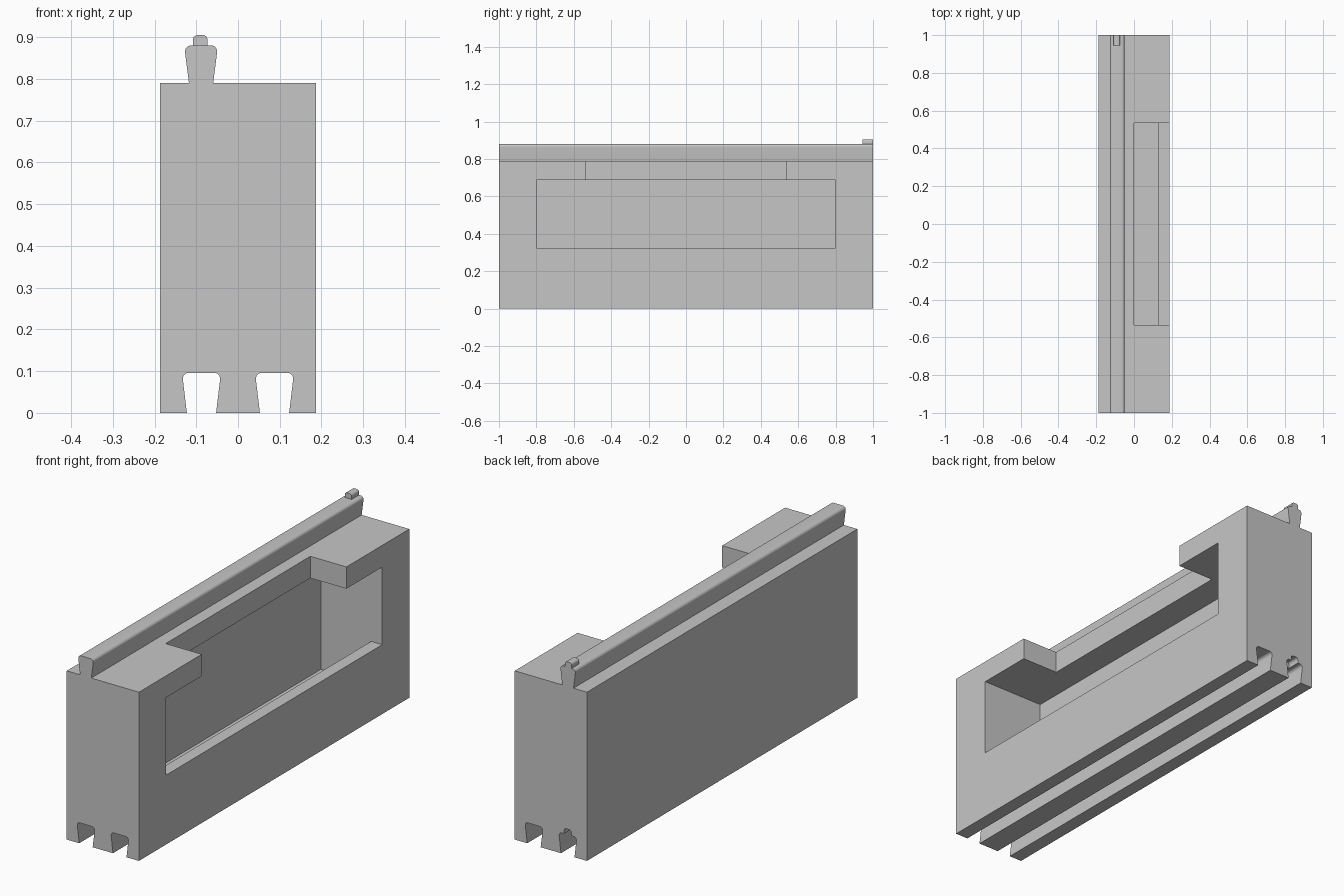
import bpy, bmesh, math
from mathutils import Vector

if "Cube" in bpy.data.objects:
    bpy.data.objects.remove(bpy.data.objects["Cube"])

grey = bpy.data.materials.new("grey")
grey.diffuse_color = (0.565, 0.565, 0.565, 1)
grey.use_nodes = True
grey.node_tree.nodes["Principled BSDF"].inputs["Base Color"].default_value = grey.diffuse_color

W, H = 0.187, 0.79          # half width and height of the block


def rounded(a, corner, b, r, n=5):
    """Arc points replacing a corner between the directions to a and b."""
    a, c, b = Vector(a), Vector(corner), Vector(b)
    da, db = (a - c).normalized(), (b - c).normalized()
    half = da.angle(db) / 2
    t = r / math.tan(half)
    centre = c + (da + db).normalized() * (r / math.sin(half))
    p, q = c + da * t - centre, c + db * t - centre
    return [tuple(centre + p.lerp(q, i / n).normalized() * r) for i in range(n + 1)]


def trapezoid(cx, z0, z1, w0, w1, r):
    """Open outline, left to right, with rounded upper corners."""
    bl, tl, tr, br = (cx - w0, z0), (cx - w1, z1), (cx + w1, z1), (cx + w0, z0)
    return [bl] + rounded(bl, tl, tr, r) + rounded(tl, tr, br, r) + [br]


def extrude(name, outline, y0, y1):
    """Solid made from an x-z outline swept along y."""
    bm = bmesh.new()
    face = bm.faces.new([bm.verts.new((x, y0, z)) for x, z in outline])
    new = bmesh.ops.extrude_face_region(bm, geom=[face], use_keep_orig=True)["geom"]
    bmesh.ops.translate(bm, vec=(0, y1 - y0, 0),
                        verts=[v for v in new if isinstance(v, bmesh.types.BMVert)])
    bmesh.ops.recalc_face_normals(bm, faces=bm.faces)
    mesh = bpy.data.meshes.new(name)
    bm.to_mesh(mesh)
    bm.free()
    mesh.materials.append(grey)
    obj = bpy.data.objects.new(name, mesh)
    bpy.context.collection.objects.link(obj)
    return obj


def rect(x0, x1, z0, z1):
    return [(x0, z0), (x1, z0), (x1, z1), (x0, z1)]


def cut(target, cutter):
    cutter.hide_render = True
    mod = target.modifiers.new(cutter.name, 'BOOLEAN')
    mod.operation, mod.solver, mod.object = 'DIFFERENCE', 'EXACT', cutter
    bpy.context.view_layer.objects.active = target
    bpy.ops.object.modifier_apply(modifier=mod.name)
    bpy.data.objects.remove(cutter)


# Block with two dovetail grooves below and a dovetail rail on top
outline = [(-W, 0)]
for cx in (-0.0875, 0.0875):
    outline += trapezoid(cx, 0, 0.096, 0.035, 0.0465, 0.014)
outline += [(W, 0), (W, H)]
outline += reversed(trapezoid(-0.0885, H, 0.88, 0.029, 0.0405, 0.014))
outline += [(-W, H)]
body = extrude("block", outline, -1, 1)

# Side pocket: window, deeper well behind the lip, and open top slot
cut(body, extrude("window_cutter", rect(-0.13, 0.3, 0.325, 0.688), -0.8, 0.8))
cut(body, extrude("well_cutter", rect(-0.13, 0.13, 0.125, 0.5), -0.8, 0.8))
cut(body, extrude("slot_cutter", rect(0, 0.3, 0.6, 0.9), -0.535, 0.535))

# Locating notch at the back of one groove
cut(body, extrude("notch_cutter", trapezoid(-0.0875, 0.05, 0.122, 0.019, 0.019, 0.012),
                  0.94, 1.1))

# Locating pip at the back of the rail
pip = extrude("locating_pip", trapezoid(-0.0905, 0.879, 0.905, 0.0175, 0.0175, 0.011),
              0.945, 1)

for obj in (body, pip):
    bpy.ops.object.select_all(action='DESELECT')
    obj.select_set(True)
    bpy.context.view_layer.objects.active = obj
    bpy.ops.object.shade_smooth_by_angle(angle=math.radians(30))
